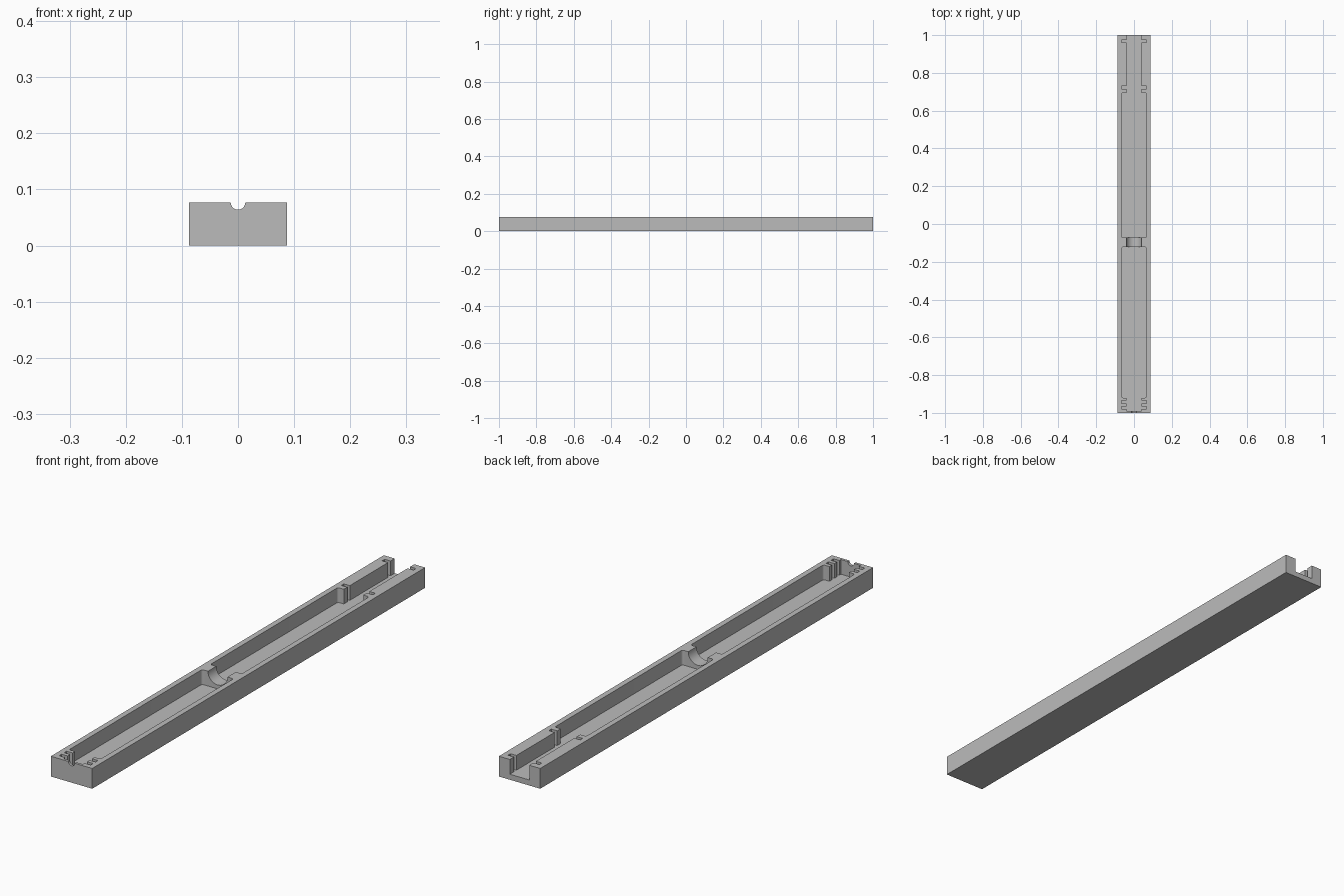
import bpy
import bmesh
import math

cube = bpy.data.objects.get("Cube")
if cube:
    bpy.data.objects.remove(cube, do_unlink=True)

HALF_W, HEIGHT, FLOOR = 0.087, 0.077, 0.021
WIDE, NARROW = 0.066, 0.041
SLOT = 0.015


def new_object(name, bm):
    bmesh.ops.recalc_face_normals(bm, faces=bm.faces)
    mesh = bpy.data.meshes.new(name)
    bm.to_mesh(mesh)
    bm.free()
    obj = bpy.data.objects.new(name, mesh)
    bpy.context.collection.objects.link(obj)
    return obj


def prism(name, side, z0, z1, rounded=()):
    """Extrude a mirrored half outline; round wide corners at the given y values."""
    bm = bmesh.new()
    outline = side + [(-x, y) for x, y in reversed(side)]
    face = bm.faces.new([bm.verts.new((x, y, z0)) for x, y in outline])
    top = bmesh.ops.extrude_face_region(bm, geom=[face])["geom"]
    for v in top:
        if isinstance(v, bmesh.types.BMVert):
            v.co.z = z1
    corners = []
    for e in bm.edges:
        a, b = (v.co for v in e.verts)
        upright = abs(a.z - b.z) > 0.01
        if upright and abs(a.x) > WIDE - 0.001 and any(abs(a.y - y) < 0.001 for y in rounded):
            corners.append(e)
    if corners:
        bmesh.ops.bevel(bm, geom=corners, offset=0.008, segments=4,
                        profile=0.5, affect='EDGES')
    return new_object(name, bm)


def round_cutter(name, radius, y0, y1):
    """Cylinder lying along y with its axis at the top face."""
    bm = bmesh.new()
    bmesh.ops.create_cone(bm, cap_ends=True, segments=48, radius1=radius,
                          radius2=radius, depth=y1 - y0)
    for v in bm.verts:
        x, y, z = v.co
        v.co = (x, (y0 + y1) / 2 + z, HEIGHT + y)
    return new_object(name, bm)


def slotted_side(start, end, slots, step):
    """Half outline from start to end; narrow beyond the step, with wide slots cut in it."""
    points = [(WIDE, start), (WIDE, step), (NARROW, step)]
    for near, far in slots:
        points += [(NARROW, near), (WIDE, near), (WIDE, far), (NARROW, far)]
    return points + [(NARROW, end)]


# Solid tray body
tray = prism("channel_tray", [(HALF_W, -1), (HALF_W, 1)], 0, HEIGHT)

# Cavities: rear one is open at the back, front one is closed by a thin wall
rear_side = slotted_side(-0.072, 1.05, [(0.715, 0.715 + SLOT), (0.96, 0.96 + SLOT)], 0.694)
front_side = slotted_side(-0.122, -0.99,
                          [(-0.935, -0.935 - SLOT), (-0.965, -0.965 - SLOT)], -0.92)
cutters = [
    prism("rear_cavity", rear_side, FLOOR, 0.15, (-0.072, 0.694)),
    prism("front_cavity", front_side, FLOOR, 0.15, (-0.122, -0.92)),
    round_cutter("divider_saddle", 0.041, -0.14, -0.055),
    round_cutter("front_cable_notch", 0.013, -1.02, -0.98),
]

bpy.context.view_layer.objects.active = tray
for cutter in cutters:
    mod = tray.modifiers.new(cutter.name, 'BOOLEAN')
    mod.operation = 'DIFFERENCE'
    mod.solver = 'EXACT'
    mod.object = cutter
    bpy.ops.object.modifier_apply(modifier=mod.name)
    bpy.data.objects.remove(cutter, do_unlink=True)

# Single grey finish
grey = bpy.data.materials.new("plain_grey")
grey.use_nodes = True
colour = (0.5, 0.5, 0.5, 1)
grey.diffuse_color = colour
grey.node_tree.nodes["Principled BSDF"].inputs["Base Color"].default_value = colour
tray.data.materials.clear()
tray.data.materials.append(grey)

# Smooth the round saddles, keep edges crisp
bpy.ops.object.select_all(action='DESELECT')
tray.select_set(True)
bpy.ops.object.shade_smooth_by_angle(angle=math.radians(30))
